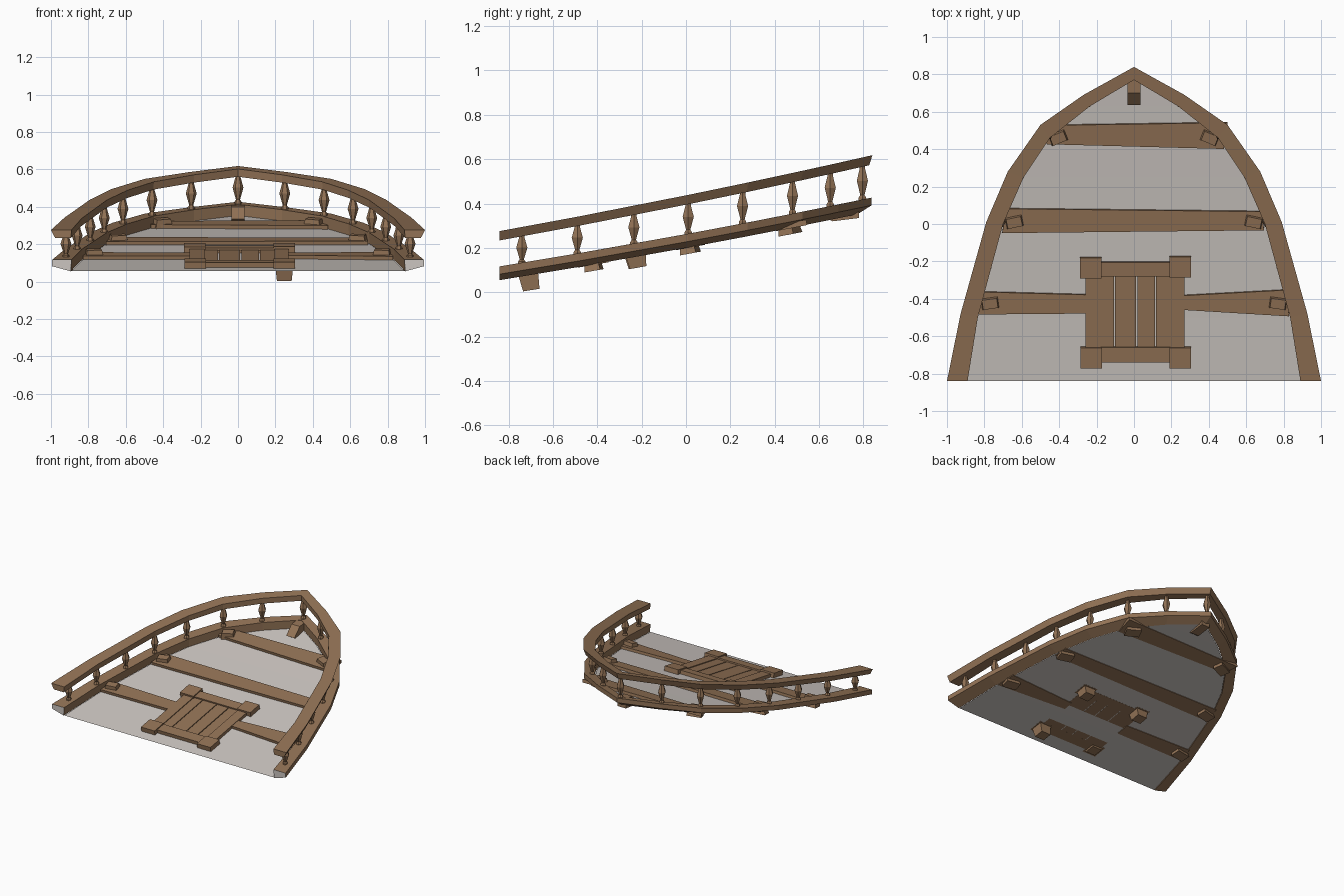
import bpy, bmesh, math

if "Cube" in bpy.data.objects:
    bpy.data.objects.remove(bpy.data.objects["Cube"])


def material(name, rgb):
    m = bpy.data.materials.new(name)
    m.diffuse_color = (*rgb, 1)
    m.use_nodes = True
    m.node_tree.nodes["Principled BSDF"].inputs["Base Color"].default_value = m.diffuse_color
    return m


WOOD = material("brown wood", (0.29, 0.17, 0.092))
GREY = material("pale grey", (0.60, 0.56, 0.53))

# Plan outline of the right-hand half, stern to bow tip
OUTER = [(1, -.84), (.927, -.48), (.79, .01), (.675, .28), (.5, .53), (.27, .69), (0, .84)]
INNER = [(.89, -.84), (.835, -.5), (.70, 0), (.59, .25), (.45, .46), (.235, .63), (0, .77)]


def sag(y):
    return .01 * (1 - (y / .84) ** 2)


def lower_top(y):
    return .117 + .185 * (y + .84) - sag(y)


def upper_top(y):
    return .276 + .2036 * (y + .84) - sag(y)


def deck_z(y):
    return lower_top(y) - .06


def make(name, verts, faces, mats=(WOOD,), fix=True):
    me = bpy.data.meshes.new(name)
    me.from_pydata(verts, [], faces)
    for m in mats:
        me.materials.append(m)
    if fix:
        bm = bmesh.new()
        bm.from_mesh(me)
        bmesh.ops.recalc_face_normals(bm, faces=bm.faces)
        bm.to_mesh(me)
        bm.free()
    ob = bpy.data.objects.new(name, me)
    bpy.context.collection.objects.link(ob)
    return ob


def full_path():
    right = list(zip(OUTER, INNER))
    left = [((-o[0], o[1]), (-i[0], i[1])) for o, i in right[-2::-1]]
    return right + left


def rail(name, section, height, end_mat):
    """Sweep a section (u from outer to inner edge, dz) round the bow."""
    verts, faces = [], []
    n = len(section)
    path = full_path()
    for o, i in path:
        for u, dz in section:
            x, y = (o[k] + (i[k] - o[k]) * u for k in (0, 1))
            verts.append((x, y, height(y) + dz))
    for r in range(len(path) - 1):
        for k in range(n):
            a, b = r * n + k, r * n + (k + 1) % n
            faces.append((a, b, b + n, a + n))
    faces += [tuple(range(n)), tuple(range(len(verts) - n, len(verts)))]
    ob = make(name, verts, faces, (WOOD, GREY))
    for p in ob.data.polygons:
        p.material_index = end_mat if abs(p.normal.y) > .95 and p.center.y < -.83 else 0


rail("upper_rail", [(0, 0), (1, 0), (.97, -.042), (.2, -.042)], upper_top, 0)
rail("lower_rail", [(.06, 0), (1, 0), (.96, -.062), (.06, -.035)], lower_top, 1)

# Sloping deck sheet between the rails
dv, df = [], []
for x, y in INNER[:-1]:
    dv += [(x, y, deck_z(y)), (-x, y, deck_z(y))]
for k in range(len(INNER) - 2):
    df.append((2 * k, 2 * k + 2, 2 * k + 3, 2 * k + 1))
dv.append((0, .77, deck_z(.77)))
df.append((len(dv) - 3, len(dv) - 1, len(dv) - 2))
deck = make("deck", dv, df, (GREY,), fix=False)
if deck.data.polygons[0].normal.z < 0:
    deck.data.flip_normals()


def slab(name, corners, lo, hi, top_scale=1.0):
    """Four-cornered block standing square to the sloping deck."""
    cx = sum(c[0] for c in corners) / 4
    cy = sum(c[1] for c in corners) / 4
    verts = []
    for off, s in ((lo, 1), (hi, top_scale)):
        for x, y in corners:
            x, y = cx + (x - cx) * s, cy + (y - cy) * s
            verts.append((x, y - .19 * off, deck_z(y) + off))
    faces = [(3, 2, 1, 0), (4, 5, 6, 7)]
    faces += [(k, (k + 1) % 4, (k + 1) % 4 + 4, k + 4) for k in range(4)]
    return make(name, verts, faces)


def rect(x0, x1, y0, y1):
    return [(x0, y0), (x1, y0), (x1, y1), (x0, y1)]


# Cross beams
slab("front_beam_left", [(-.83, -.48), (-.25, -.475), (-.25, -.375), (-.81, -.36)], -.004, .02)
slab("front_beam_right", [(.25, -.455), (.83, -.49), (.81, -.35), (.25, -.38)], -.004, .02)
slab("middle_beam", [(-.705, -.045), (.695, -.03), (.685, .07), (-.68, .085)], -.004, .02)
slab("bow_beam", [(-.465, .43), (.48, .405), (.5, .545), (-.5, .53)], -.004, .02)

# Beam brackets, one at each beam end
for row, x, y, ang in (("front", .77, -.42, 8), ("middle", .64, .015, 12), ("bow", .405, .465, 22)):
    for side, s in (("left", -1), ("right", 1)):
        a = math.radians(-ang * s)
        pts = [(s * x + u * math.cos(a) - v * math.sin(a), y + u * math.sin(a) + v * math.cos(a))
               for u, v in rect(-.055, .055, -.036, .036)]
        slab(f"{row}_bracket_{side}", pts, -.03, .045, .72)

# Stem bracket at the bow tip
prof = [(.78, .335), (.78, .41), (.70, .40), (.635, .335), (.66, .32)]
sv = [(x, y, z) for x in (-.035, .035) for y, z in prof]
sf = [tuple(range(5)), tuple(range(5, 10))]
sf += [(k, (k + 1) % 5, (k + 1) % 5 + 5, k + 5) for k in range(5)]
make("stem_bracket", sv, sf)

# Hatch: planks, frame and corner blocks with feet through the deck
edges = [-.185, -.105, .015, .115, .2]
for n, (a, b) in enumerate(zip(edges, edges[1:])):
    slab(f"hatch_plank_{n + 1}", rect(a + .003, b - .003, -.67, -.27), 0, .017)
slab("hatch_side_left", rect(-.26, -.18, -.67, -.27), 0, .023)
slab("hatch_side_right", rect(.195, .27, -.67, -.27), 0, .023)
slab("hatch_bar_front", rect(-.2, .22, -.735, -.655), 0, .027)
slab("hatch_bar_back", rect(-.2, .22, -.275, -.2), 0, .027)
for name, x0, y0, lo in (("front_left", -.285, -.765, -.01), ("front_right", .19, -.765, -.068),
                         ("back_left", -.29, -.285, -.05), ("back_right", .19, -.28, -.05)):
    c = rect(x0, x0 + .115, y0, y0 + .11)
    slab("hatch_corner_" + name, c, 0, .035)
    inner = rect(x0 + .018, x0 + .097, y0 + .018, y0 + .092)
    slab("hatch_foot_" + name, inner, lo, .005, 1.2)

# Turned balusters between the rails
PROFILE = [(0, .019), (.1, .019), (.17, .011), (.55, .029), (.88, .014), (1, .014)]
SIDES = 6


def baluster(name, x, y):
    z0 = lower_top(y) - .008
    h = upper_top(y) - .03 - z0
    verts, faces = [], []
    for t, r in PROFILE:
        for k in range(SIDES):
            a = 2 * math.pi * k / SIDES
            verts.append((x + r * math.cos(a), y + r * math.sin(a), z0 + t * h))
    for j in range(len(PROFILE) - 1):
        for k in range(SIDES):
            a, b = j * SIDES + k, j * SIDES + (k + 1) % SIDES
            faces.append((a, b, b + SIDES, a + SIDES))
    faces += [tuple(range(SIDES)), tuple(range(len(verts) - SIDES, len(verts)))]
    make(name, verts, faces)


POSTS = [(.92, -.74), (.86, -.49), (.79, -.235), (.715, .01), (.615, .255), (.46, .48), (.25, .65)]
for n, (x, y) in enumerate(POSTS):
    baluster(f"baluster_right_{n + 1}", x, y)
    baluster(f"baluster_left_{n + 1}", -x, y)
baluster("baluster_bow", 0, .795)
